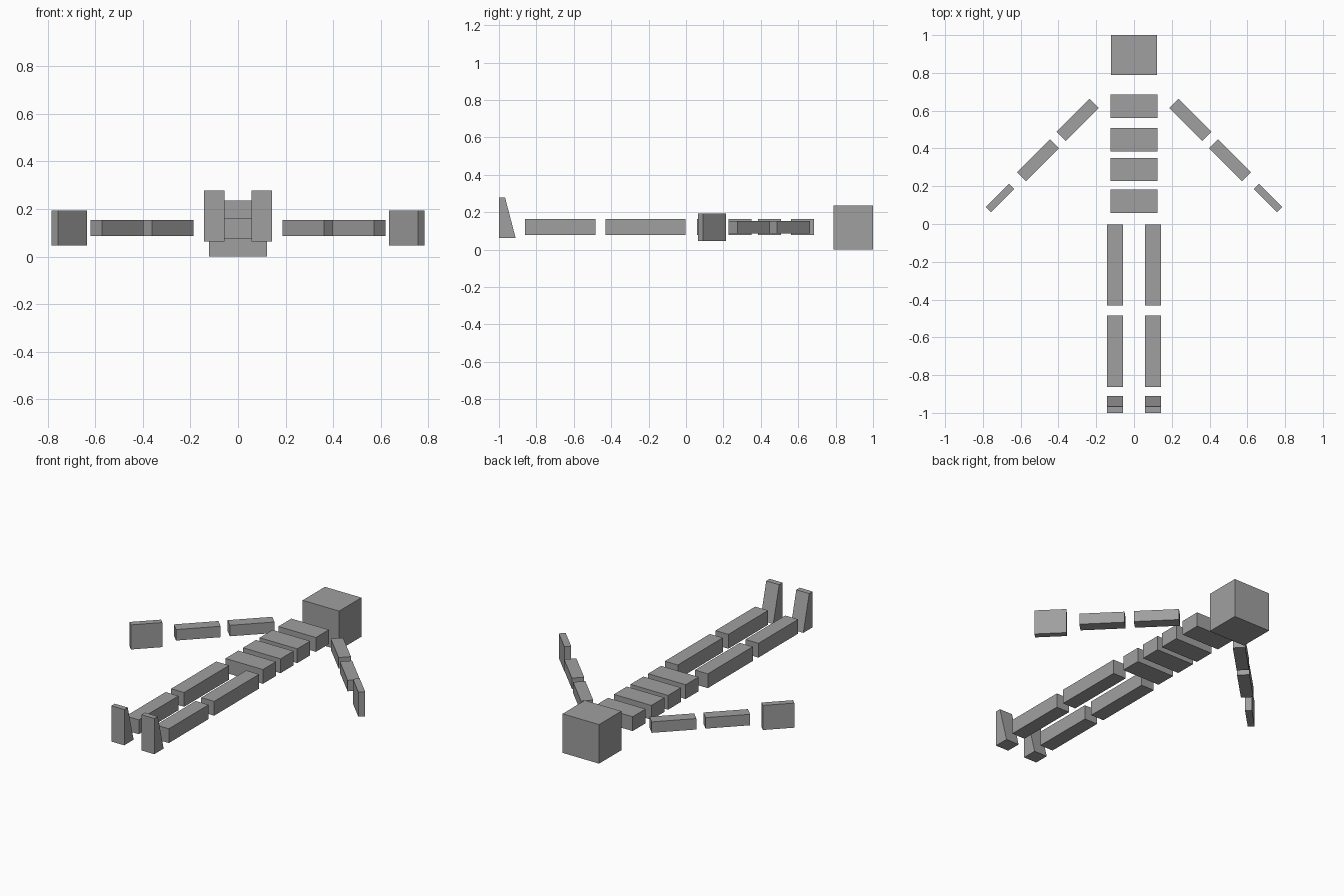
import bpy
import bmesh
from math import radians
from mathutils import Matrix

cube = bpy.data.objects.get("Cube")
if cube:
    bpy.data.objects.remove(cube)

grey = bpy.data.materials.new("plain grey")
grey.use_nodes = True
GREY = (0.35, 0.35, 0.35, 1)
grey.diffuse_color = GREY
grey.node_tree.nodes["Principled BSDF"].inputs["Base Color"].default_value = GREY


def box(name, centre, size, turn=0):
    """A flat-faced block, turned about the vertical axis."""
    bm = bmesh.new()
    bmesh.ops.create_cube(bm, size=1, matrix=Matrix.Diagonal((*size, 1)))
    mesh = bpy.data.meshes.new(name)
    bm.to_mesh(mesh)
    bm.free()
    mesh.materials.append(grey)
    obj = bpy.data.objects.new(name, mesh)
    obj.location = centre
    obj.rotation_euler.z = radians(turn)
    bpy.context.collection.objects.link(obj)
    return obj


MID = 0.12  # height of the body's centre line

# Head and the four torso blocks
box("head", (0, 0.894, 0.1175), (0.243, 0.212, 0.235))
for name, y in (("chest", 0.624), ("ribs", 0.446), ("waist", 0.288), ("hips", 0.12)):
    box(name, (0, y, MID), (0.25, 0.123, 0.086))

for side, s in (("left", 1), ("right", -1)):
    # Arms slope outward and toward the feet
    box(side + "_upper_arm", (s * 0.299, 0.551, MID), (0.247, 0.068, 0.066), -45 * s)
    box(side + "_forearm", (s * 0.508, 0.338, MID), (0.247, 0.068, 0.066), -45 * s)
    box(side + "_hand", (s * 0.709, 0.138, MID), (0.174, 0.038, 0.148), -45 * s)

    # Legs
    box(side + "_thigh", (s * 0.1, -0.217, MID), (0.086, 0.428, 0.086))
    box(side + "_shin", (s * 0.1, -0.673, MID), (0.086, 0.378, 0.086))

    # Foot: upright wedge, thinner at the toes, with a flat sole
    foot = box(side + "_foot", (s * 0.1, -0.9555, 0.17), (0.086, 0.089, 0.215))
    for v in foot.data.vertices:
        if v.co.z > 0 and v.co.y > 0:
            v.co.y -= 0.056
